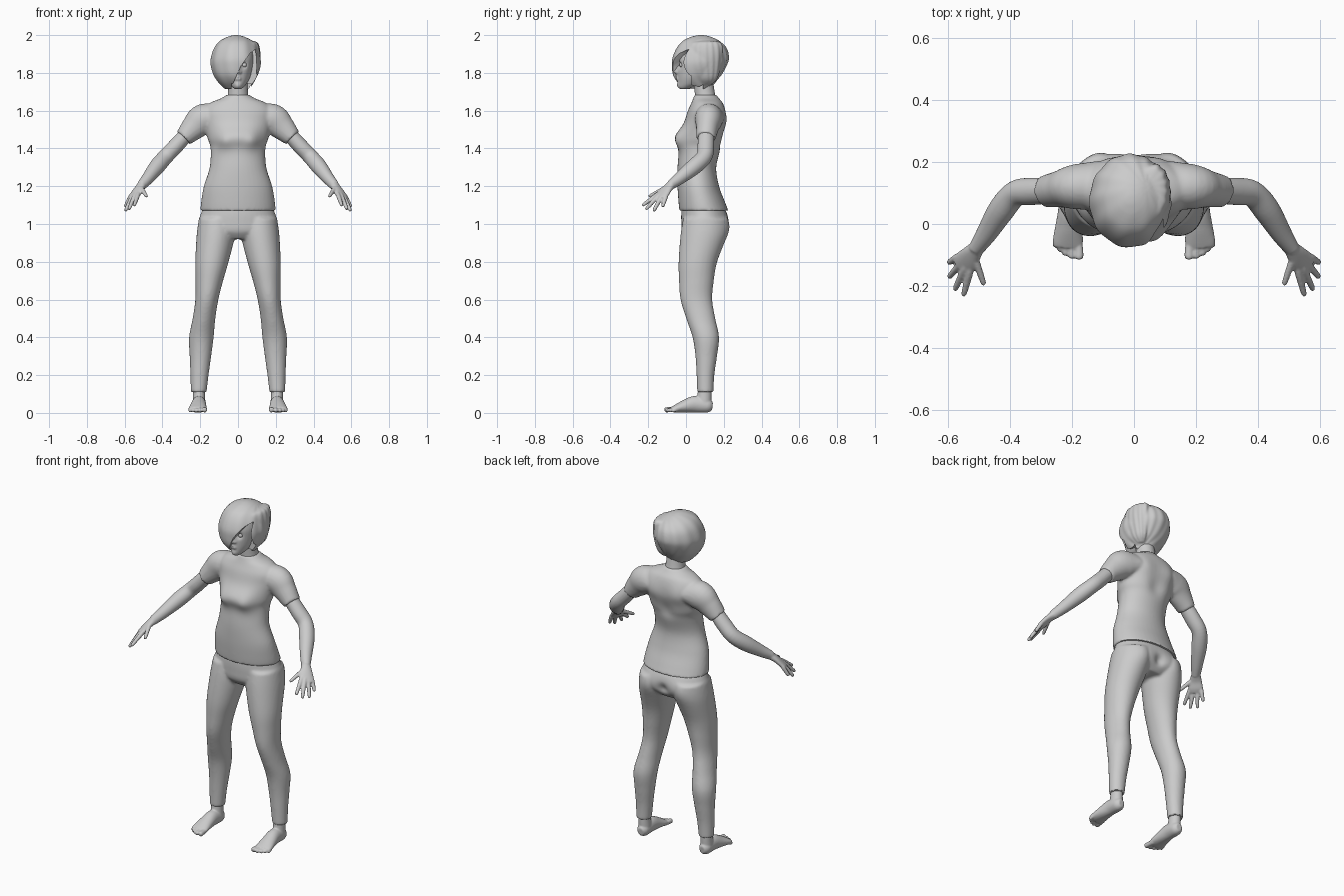
import bpy, bmesh, math
from mathutils import Vector

if "Cube" in bpy.data.objects:
    bpy.data.objects.remove(bpy.data.objects["Cube"], do_unlink=True)

X, Y = Vector((1, 0, 0)), Vector((0, 1, 0))
clay = bpy.data.materials.new("plain grey")
clay.use_nodes = True
clay.diffuse_color = (0.6, 0.6, 0.6, 1)
clay.node_tree.nodes["Principled BSDF"].inputs["Base Color"].default_value = (0.6, 0.6, 0.6, 1)


def spline(rings, steps):
    """Smoothly fill in rings between the given ones."""
    out = []
    for i in range(len(rings) - 1):
        a, b, c, d = (rings[max(0, min(len(rings) - 1, i + k))] for k in (-1, 0, 1, 2))
        for s in range(steps):
            t = s / steps
            out.append([q + t / 2 * (r - p + t * (2*p - 5*q + 4*r - w + t * (3*(q - r) + w - p)))
                        for p, q, r, w in zip(a, b, c, d)])
    return out + [list(rings[-1])]


def loft(bm, rings, side=X, flat=False, segs=40, steps=5):
    """Skin of ellipses (x, y, z, radius, radius) along a path, closed at both ends."""
    rings = spline(rings, steps)
    centres = [Vector(r[:3]) for r in rings]
    loops = []
    for i, r in enumerate(rings):
        way = centres[min(i + 1, len(rings) - 1)] - centres[max(i - 1, 0)]
        way = Vector((0, 0, 1)) if flat else way.normalized()
        u = (side - way * side.dot(way)).normalized()
        v = way.cross(u)
        angles = [math.tau * k / segs for k in range(segs)]
        loops.append([bm.verts.new(centres[i] + u * r[3] * math.cos(a) + v * r[4] * math.sin(a))
                      for a in angles])
    for low, high in zip(loops, loops[1:]):
        for k in range(segs):
            n = (k + 1) % segs
            bm.faces.new((low[k], low[n], high[n], high[k]))
    bm.faces.new(loops[0][::-1])
    bm.faces.new(loops[-1])


def body(bm, rows, **kw):
    """Upright loft from rows (z, half width, front y, back y)."""
    loft(bm, [(0, (f + b) / 2, z, w, (b - f) / 2) for z, w, f, b in rows], flat=True, **kw)


def bump(obj, centre, radius, push, mirror=True):
    """Soft local push, optionally on both sides."""
    for sign in ((1, -1) if mirror else (1,)):
        c = Vector((centre[0] * sign, *centre[1:]))
        p = Vector((push[0] * sign, *push[1:]))
        for v in obj.data.vertices:
            d = (v.co - c).length / radius
            if d < 3:
                v.co += p * math.exp(-d * d)


def bake(obj):
    graph = bpy.context.evaluated_depsgraph_get()
    mesh = bpy.data.meshes.new_from_object(obj.evaluated_get(graph))
    obj.modifiers.clear()
    obj.data = mesh


def finish(name, bm, voxel=0, smooth=0, mirror=True):
    """Make the object, blend its lofts into one skin and mirror it."""
    mesh = bpy.data.meshes.new(name)
    bm.to_mesh(mesh)
    bm.free()
    obj = bpy.data.objects.new(name, mesh)
    bpy.context.collection.objects.link(obj)
    if mirror:
        obj.modifiers.new("mirror", 'MIRROR').use_mirror_merge = False
    if voxel:
        obj.modifiers.new("blend", 'REMESH').voxel_size = voxel
    if smooth:
        relax = obj.modifiers.new("relax", 'SMOOTH')
        relax.iterations = smooth
    bake(obj)
    return obj


def shade(obj, angle=45):
    obj.data.materials.clear()
    obj.data.materials.append(clay)
    bpy.ops.object.select_all(action='DESELECT')
    obj.select_set(True)
    bpy.context.view_layer.objects.active = obj
    bpy.ops.object.shade_smooth_by_angle(angle=math.radians(angle))


# Shirt: torso and short sleeves
bm = bmesh.new()
body(bm, [(1.07, .2, -.035, .225), (1.12, .195, -.04, .205), (1.2, .181, -.045, .175),
          (1.3, .15, -.045, .16), (1.4, .145, -.035, .185), (1.45, .16, -.03, .2),
          (1.5, .17, -.02, .205), (1.55, .18, -.005, .21), (1.6, .185, .01, .207),
          (1.64, .15, .028, .195), (1.665, .09, .038, .175), (1.685, .06, .045, .16)])
loft(bm, [(.08, .12, 1.57, .07, .06), (.18, .12, 1.555, .073, .082),
          (.235, .113, 1.51, .06, .068), (.288, .105, 1.455, .051, .048)], side=Y)
shirt = finish("shirt", bm, .008, 5)
bump(shirt, (.075, -.03, 1.455), .055, (0, -.034, -.006))
bump(shirt, (0, -.03, 1.46), .05, (0, -.02, 0), False)
bump(shirt, (.09, .2, 1.55), .06, (0, .014, 0))
bump(shirt, (0, .2, 1.45), .05, (0, -.016, 0), False)
shade(shirt)

# Trousers: pelvis and two legs
bm = bmesh.new()
body(bm, [(1.1, .18, -.02, .19), (1.06, .195, -.025, .215), (1.01, .21, -.025, .225),
          (.96, .2, -.02, .215), (.92, .12, .01, .18)])
loft(bm, [(.107, .1, 1.03, .1, .115), (.117, .093, .94, .102, .122), (.138, .063, .8, .088, .102),
          (.152, .055, .7, .073, .092), (.165, .055, .6, .061, .084), (.18, .078, .5, .06, .077),
          (.194, .105, .4, .065, .07), (.199, .107, .3, .057, .057),
          (.204, .103, .2, .048, .047), (.208, .102, .11, .042, .043)], flat=True)
trousers = finish("trousers", bm, .008, 5)
bump(trousers, (.1, .21, .99), .06, (0, .012, 0))
bump(trousers, (0, .22, .98), .03, (0, -.018, 0), False)
shade(trousers)

# Arms with hands
bm = bmesh.new()
loft(bm, [(.25, .107, 1.5, .04, .038), (.33, .105, 1.412, .044, .041), (.383, .097, 1.357, .042, .041),
          (.428, .045, 1.305, .043, .042), (.475, -.03, 1.245, .034, .033),
          (.51, -.082, 1.205, .024, .026)], side=Y)
palm_side = Vector((.5, .75, .05))
loft(bm, [(.505, -.075, 1.21, .024, .024), (.527, -.103, 1.183, .034, .018),
          (.545, -.125, 1.155, .041, .016), (.558, -.14, 1.138, .038, .012)], side=palm_side)
fingers = [((.53, -.158, 1.152), (.55, -.232, 1.097)), ((.55, -.152, 1.143), (.578, -.213, 1.077)),
           ((.564, -.134, 1.137), (.597, -.172, 1.068)), ((.572, -.108, 1.14), (.598, -.125, 1.09)),
           ((.512, -.112, 1.19), (.483, -.197, 1.145))]
for base, tip in fingers:
    a, b = Vector(base), Vector(tip)
    loft(bm, [(*a.lerp(b, t), r, r) for t, r in
              ((-.25, .01), (0, .012), (.5, .011), (.92, .009), (1, .004))], side=palm_side, segs=12)
arms = finish("arms", bm, .0045, 4)
shade(arms)

# Feet with toes
bm = bmesh.new()
loft(bm, [(.208, .1, .17, .032, .033), (.207, .098, .1, .032, .037), (.206, .094, .04, .035, .04)], flat=True)
loft(bm, [(.205, .14, .035, .018, .022), (.206, .115, .038, .034, .037), (.207, .05, .046, .037, .044),
          (.21, -.005, .035, .043, .034), (.213, -.055, .022, .049, .021), (.214, -.075, .018, .045, .014)])
for x, tip, r in ((.177, .114, .014), (.201, .112, .011), (.221, .103, .01), (.238, .09, .01), (.253, .076, .009)):
    loft(bm, [(x + .004, -.05, .018, r, r), (x, -tip + .025, .017, r, r),
              (x, -tip + .006, r + .002, r, r), (x, -tip, r + .001, r / 2, r / 2)], segs=12)
feet = finish("feet", bm, .0045, 4)
shade(feet)

# Head and neck
bm = bmesh.new()
body(bm, [(1.715, .018, -.03, .01), (1.725, .03, -.038, .04), (1.745, .047, -.042, .09), (1.78, .066, -.045, .14),
          (1.83, .08, -.047, .18), (1.88, .086, -.045, .19), (1.93, .076, -.025, .18), (1.965, .04, .03, .13)])
body(bm, [(1.63, .062, .05, .17), (1.67, .056, .048, .158), (1.71, .052, .045, .15), (1.78, .05, .04, .14)])
head = finish("head", bm, .0035, 5)
bump(head, (0, -.045, 1.807), .013, (0, -.02, 0), False)
bump(head, (0, -.045, 1.83), .013, (0, -.011, 0), False)
bump(head, (.012, -.045, 1.803), .007, (0, -.006, 0))
bump(head, (.033, -.04, 1.842), .018, (0, .014, 0))
bump(head, (.03, -.045, 1.868), .013, (0, -.004, 0))
bump(head, (0, -.045, 1.778), .012, (0, -.009, 0), False)
bump(head, (.01, -.045, 1.767), .009, (0, -.006, 0))
bump(head, (0, -.05, 1.7725), .004, (0, .006, 0), False)
bump(head, (0, -.04, 1.732), .02, (0, -.007, 0), False)
shade(head)

# Eyes
bm = bmesh.new()
bmesh.ops.create_uvsphere(bm, u_segments=20, v_segments=12, radius=.013)
bmesh.ops.translate(bm, vec=(.033, -.022, 1.842), verts=bm.verts)
shade(finish("eyes", bm))

# Hair: bob with a raised side sweep and fine strands
bm = bmesh.new()
loft(bm, [(-.01, .08, 2, .012, .015), (-.01, .08, 1.99, .048, .055), (-.01, .08, 1.967, .088, .1),
          (-.011, .082, 1.93, .115, .133), (-.012, .077, 1.88, .13, .149), (-.012, .07, 1.84, .131, .145),
          (-.012, .06, 1.79, .117, .128), (-.01, .056, 1.75, .094, .1), (-.005, .062, 1.715, .066, .068)],
     flat=True, segs=64)
loft(bm, [(.055, .11, 1.97, .02, .03), (.062, .105, 1.955, .045, .085), (.068, .1, 1.88, .05, .09),
          (.06, .1, 1.78, .04, .07), (.05, .1, 1.74, .02, .04)], flat=True)
hair = finish("hair", bm, .006, 4, False)
for v in hair.data.vertices:
    turn = math.atan2(v.co.y - .12, v.co.x - .04)
    v.co += Vector((v.co.x, v.co.y - .08, 0)) * .012 * math.sin(turn * 14 + 9 * v.co.z)


def cut(obj, outline, back):
    """Remove a prism, drawn in x and z, from the front as far back as given."""
    bm = bmesh.new()
    face = bm.faces.new([bm.verts.new((x, -.3, z)) for x, z in outline])
    moved = bmesh.ops.extrude_face_region(bm, geom=[face])["geom"]
    bmesh.ops.translate(bm, vec=(0, back + .3, 0), verts=[g for g in moved if isinstance(g, bmesh.types.BMVert)])
    bmesh.ops.recalc_face_normals(bm, faces=bm.faces)
    cutter = finish("hair_cutter", bm, mirror=False)
    knife = obj.modifiers.new("cut", 'BOOLEAN')
    knife.operation, knife.object = 'DIFFERENCE', cutter
    bake(obj)
    bpy.data.objects.remove(cutter, do_unlink=True)


# Face opening below the slanted fringe, and the space around the neck
cut(hair, [(.093, 1.925), (.065, 1.905), (.015, 1.835), (-.035, 1.725), (-.035, 1.65), (.12, 1.65), (.1, 1.78)], .03)
cut(hair, [(-.035, 1.65), (.07, 1.65), (.07, 1.745), (-.035, 1.745)], .09)
shade(hair, 40)
